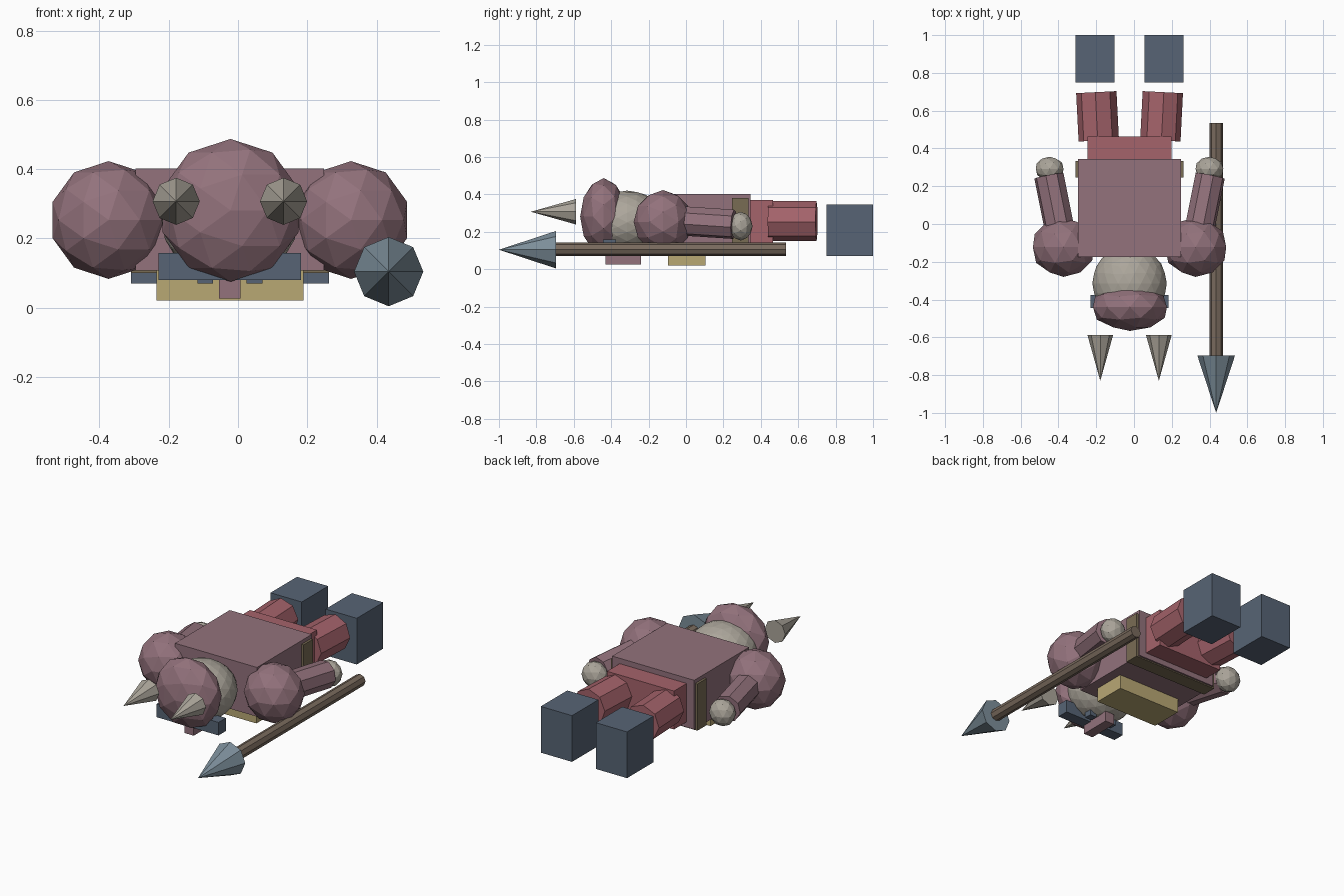
import bpy, math
from mathutils import Vector

if "Cube" in bpy.data.objects:
    bpy.data.objects.remove(bpy.data.objects["Cube"])

CX = -0.0235  # symmetry plane of the figure (the spear shifts the whole model)


def mat(name, hexcol):
    def lin(c):
        c /= 255
        return c / 12.92 if c <= 0.04045 else ((c + 0.055) / 1.055) ** 2.4
    m = bpy.data.materials.new(name)
    m.diffuse_color = [lin(hexcol >> s & 255) for s in (16, 8, 0)] + [1]
    m.use_nodes = True
    m.node_tree.nodes["Principled BSDF"].inputs["Base Color"].default_value = m.diffuse_color
    return m


MAUVE = mat("mauve armour", 0x93727C)
RED = mat("red cloth", 0xA5636B)
SLATE = mat("slate blue", 0x576475)
BONE = mat("bone", 0xACA69B)
GOLD = mat("dull gold", 0xB9A874)
STEEL = mat("steel", 0x7D8F9B)
WOOD = mat("wood", 0x796A5D)
LEATHER = mat("belt leather", 0x796C54)


def finish(name, m):
    o = bpy.context.object
    o.name = o.data.name = name
    o.data.materials.append(m)
    return o


def box(name, m, x, y, z):
    """Box from (min, max) ranges."""
    r = (x, y, z)
    bpy.ops.mesh.primitive_cube_add(size=1, location=[(a + b) / 2 for a, b in r])
    o = finish(name, m)
    o.scale = [b - a for a, b in r]


def ball(name, m, loc, radii, sub=2):
    """Faceted ball whose pole points toward the head end (-y); radii in x, y, z."""
    bpy.ops.mesh.primitive_ico_sphere_add(
        subdivisions=sub, radius=1, location=loc, rotation=(math.pi / 2, 0, 0))
    o = finish(name, m)
    o.scale = (radii[0], radii[2], radii[1])


def rod(name, m, a, b, r1, r2):
    """Eight sided rod or cone from a to b."""
    a, b = Vector(a), Vector(b)
    d = b - a
    bpy.ops.mesh.primitive_cone_add(vertices=8, radius1=r1, radius2=r2,
                                    depth=d.length, location=(a + b) / 2)
    o = finish(name, m)
    down = Vector((0, -1, 0))
    o.rotation_euler = (down.rotation_difference(d).to_matrix()
                        @ Vector((0, 0, 1)).rotation_difference(down).to_matrix()).to_euler() \
        if d.y < 0 else Vector((0, 0, 1)).rotation_difference(d).to_euler()


def mid(half):
    return (CX - half, CX + half)


# Body
box("torso", MAUVE, mid(0.272), (-0.175, 0.344), (0.107, 0.402))
box("hips", RED, mid(0.222), (0.22, 0.464), (0.14, 0.37))
box("belt", LEATHER, mid(0.286), (0.247, 0.334), (0.10, 0.38))
box("chest_plate", GOLD, mid(0.212), (-0.095, 0.104), (0.02, 0.12))

# Head and helmet
ball("head", BONE, (CX, -0.315, 0.25), (0.197, 0.20, 0.17), 3)
ball("helmet", MAUVE, (CX + 0.002, -0.44, 0.281), (0.206, 0.126, 0.206))
box("helmet_brim", SLATE, mid(0.206), (-0.445, -0.375), (0.08, 0.158))
box("nose_guard", MAUVE, mid(0.031), (-0.43, -0.24), (0.026, 0.09))

# Mirrored parts
for s, side in ((-1, "left"), (1, "right")):
    def px(v):
        return CX + s * v
    rod("horn_" + side, BONE, (px(0.155), -0.588, 0.307), (px(0.155), -0.83, 0.307), 0.068, 0)
    ball("shoulder_pad_" + side, MAUVE, (px(0.350), -0.123, 0.253), (0.170, 0.157, 0.170))
    rod("arm_" + side, MAUVE, (px(0.350), -0.13, 0.265), (px(0.427), 0.255, 0.24), 0.08, 0.08)
    ball("hand_" + side, BONE, (px(0.423), 0.292, 0.23), (0.077, 0.064, 0.077))
    rod("leg_" + side, RED, (px(0.163), 0.442, 0.257), (px(0.176), 0.698, 0.257), 0.107, 0.107)
    box("boot_" + side, SLATE, sorted((px(0.079), px(0.286))), (0.75, 1.0), (0.07, 0.347))
    box("eye_" + side, SLATE, sorted((px(0.048), px(0.094))), (-0.345, -0.30), (0.07, 0.12))

# Spear
rod("spear_shaft", WOOD, (0.435, 0.535, 0.106), (0.435, -0.70, 0.106), 0.036, 0.036)
rod("spear_tip", STEEL, (0.435, -0.695, 0.104), (0.435, -1.0, 0.104), 0.1, 0)
